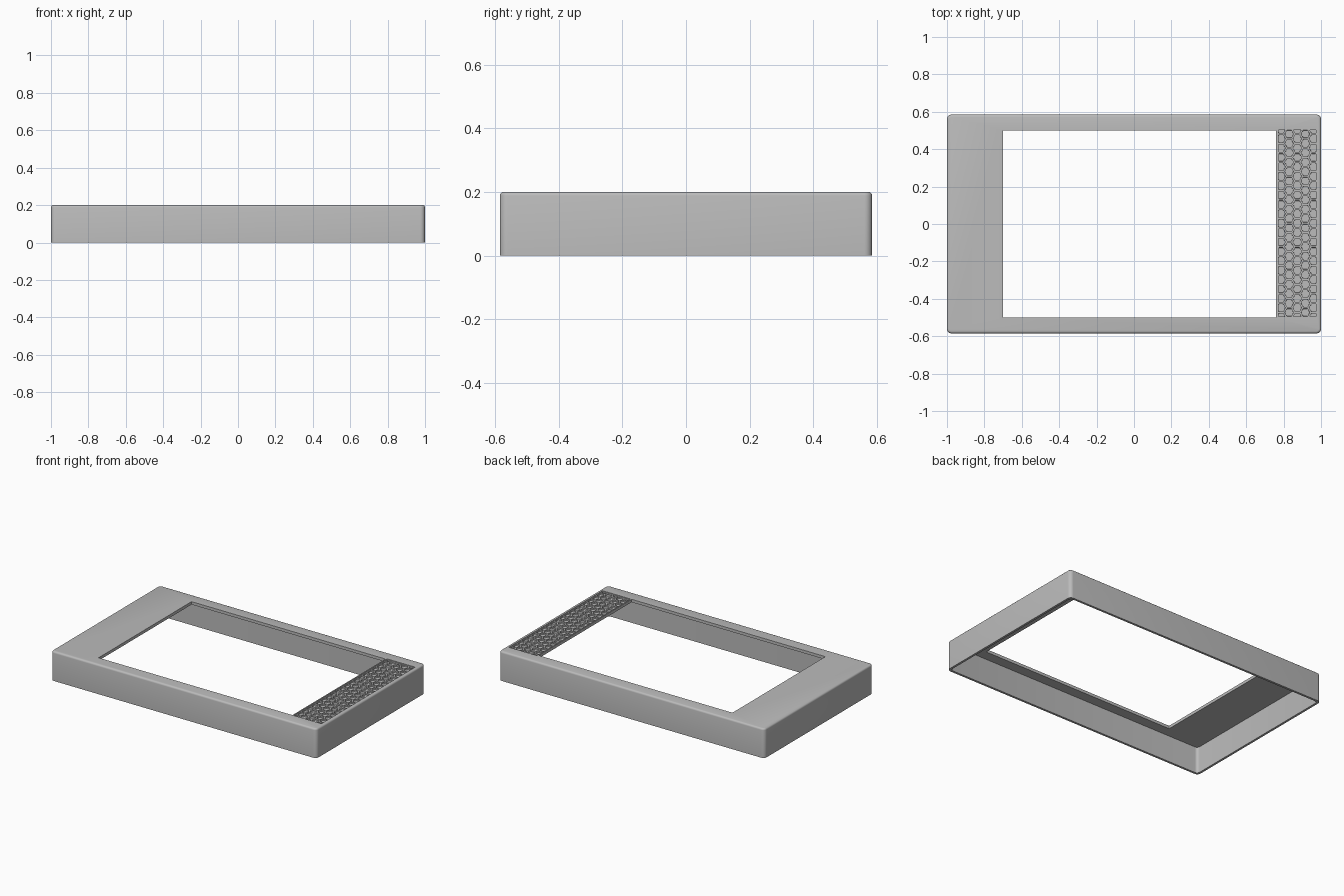
import bpy, bmesh, math
from mathutils import Vector

if "Cube" in bpy.data.objects:
    bpy.data.objects.remove(bpy.data.objects["Cube"], do_unlink=True)

W, D, H = 2.0, 1.17, 0.2          # outer size
WALL, PLATE = 0.015, 0.02         # thicknesses
GX0, GX1, GY0, GY1 = 0.768, 0.978, -0.5, 0.508   # grille recess

grey = bpy.data.materials.new("mid grey")
grey.use_nodes = True
colour = (0.5, 0.5, 0.5, 1)
grey.diffuse_color = colour
grey.node_tree.nodes["Principled BSDF"].inputs["Base Color"].default_value = colour


def to_object(name, bm):
    mesh = bpy.data.meshes.new(name)
    bm.to_mesh(mesh)
    bm.free()
    mesh.materials.append(grey)
    obj = bpy.data.objects.new(name, mesh)
    bpy.context.collection.objects.link(obj)
    return obj


def box(name, x0, x1, y0, y1, z0, z1, corner=0, top=0):
    """Box with optional rounded upright edges and rounded top rim."""
    bm = bmesh.new()
    bmesh.ops.create_cube(bm, size=1)
    for v in bm.verts:
        v.co = Vector(((x0 + x1) / 2 + v.co.x * (x1 - x0),
                       (y0 + y1) / 2 + v.co.y * (y1 - y0),
                       (z0 + z1) / 2 + v.co.z * (z1 - z0)))
    if corner:
        upright = [e for e in bm.edges
                   if abs(e.verts[0].co.z - e.verts[1].co.z) > 1e-4]
        bmesh.ops.bevel(bm, geom=upright, offset=corner, segments=6,
                        profile=0.5, affect='EDGES')
    if top:
        rim = [e for e in bm.edges if all(v.co.z > z1 - 1e-5 for v in e.verts)]
        bmesh.ops.bevel(bm, geom=rim, offset=top, segments=3,
                        profile=0.5, affect='EDGES')
    return to_object(name, bm)


def cut(target, cutter):
    mod = target.modifiers.new("cut", 'BOOLEAN')
    mod.operation = 'DIFFERENCE'
    mod.solver = 'EXACT'
    mod.object = cutter
    bpy.context.view_layer.objects.active = target
    bpy.ops.object.modifier_apply(modifier=mod.name)
    bpy.data.objects.remove(cutter, do_unlink=True)


# Open-bottomed bezel shell with a window and a shallow grille recess
bezel = box("bezel", -W / 2, W / 2, -D / 2, D / 2, 0, H, corner=0.025, top=0.012)
ix, iy = W / 2 - WALL, D / 2 - WALL
cut(bezel, box("cavity", -ix, ix, -iy, iy, -0.1, H - PLATE, corner=0.02))
cut(bezel, box("window", -0.7, 0.76, -0.5, 0.5, 0.1, 0.3))
cut(bezel, box("recess", GX0, GX1, GY0, GY1, H - 0.015, 0.3))

# Honeycomb grille: tiled hexagons trimmed to the recess, then sunk pockets
R = 0.029
row = R * math.sqrt(3)
bm = bmesh.new()
cx, cy = (GX0 + GX1) / 2, (GY0 + GY1) / 2
for i in range(-4, 5):
    for j in range(-12, 13):
        x = cx + i * 1.5 * R
        y = cy + (j + 0.5 * (i % 2)) * row
        bm.faces.new([bm.verts.new((x + R * math.cos(k * math.pi / 3),
                                    y + R * math.sin(k * math.pi / 3),
                                    H - 0.004)) for k in range(6)])
bmesh.ops.remove_doubles(bm, verts=bm.verts, dist=1e-4)
for point, normal in (((GX0, 0, 0), (-1, 0, 0)), ((GX1, 0, 0), (1, 0, 0)),
                      ((0, GY0, 0), (0, -1, 0)), ((0, GY1, 0), (0, 1, 0))):
    bmesh.ops.bisect_plane(bm, geom=bm.verts[:] + bm.edges[:] + bm.faces[:],
                           plane_co=point, plane_no=normal, clear_outer=True)
cells = [f for f in bm.faces if f.calc_area() > 0.0007]
bmesh.ops.inset_individual(bm, faces=cells, thickness=0.005, use_even_offset=True)
bmesh.ops.inset_individual(bm, faces=cells, thickness=0.0005, depth=-0.009)
grille = to_object("speaker_grille", bm)

# Smooth rounded edges, crisp corners elsewhere
bpy.ops.object.select_all(action='DESELECT')
bezel.select_set(True)
bpy.context.view_layer.objects.active = bezel
bpy.ops.object.shade_smooth_by_angle(angle=math.radians(32))
